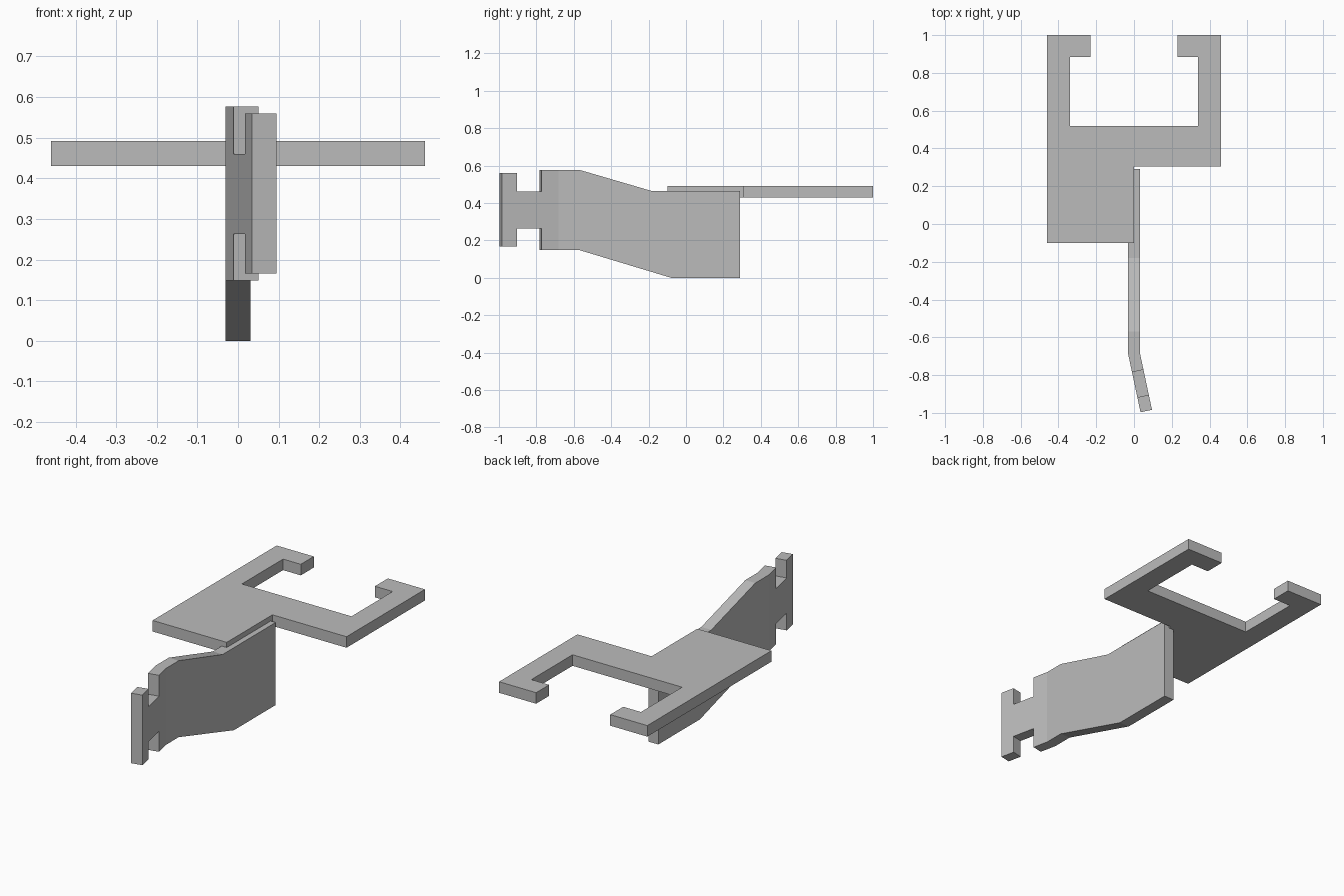
import bpy, bmesh
from math import radians, sin, cos
from mathutils import Matrix, Vector

cube = bpy.data.objects.get("Cube")
if cube:
    bpy.data.objects.remove(cube, do_unlink=True)

GREY = (0.5, 0.5, 0.5, 1)
mat = bpy.data.materials.new("plain grey")
mat.use_nodes = True
mat.diffuse_color = GREY
mat.node_tree.nodes["Principled BSDF"].inputs["Base Color"].default_value = GREY


def extruded(points, offset):
    """Closed prism from an outline of 3D points."""
    bm = bmesh.new()
    face = bm.faces.new([bm.verts.new(p) for p in points])
    geom = bmesh.ops.extrude_face_region(bm, geom=[face])["geom"]
    moved = [g for g in geom if isinstance(g, bmesh.types.BMVert)]
    bmesh.ops.translate(bm, verts=moved, vec=offset)
    return bm


def finish(bm, name):
    bmesh.ops.recalc_face_normals(bm, faces=bm.faces[:])
    mesh = bpy.data.meshes.new(name)
    bm.to_mesh(mesh)
    bm.free()
    mesh.materials.append(mat)
    obj = bpy.data.objects.new(name, mesh)
    bpy.context.collection.objects.link(obj)
    return obj


# Horizontal plate with two hooked arms
arm = [(0.46, 1), (0.23, 1), (0.23, 0.885), (0.34, 0.885), (0.34, 0.52)]
outline = [(-0.46, -0.1), (0, -0.1), (0, 0.305), (0.46, 0.305)]
outline += arm + [(-x, y) for x, y in reversed(arm)]
finish(extruded([(x, y, 0.43) for x, y in outline], (0, 0, 0.062)), "hooked_plate")

# Upright blade with a notched tail, cut along the fold and bent sideways
profile = [(0.29, 0), (-0.08, 0), (-0.57, 0.148), (-0.78, 0.148), (-0.78, 0.263),
           (-0.916, 0.263), (-0.916, 0.166), (-0.997, 0.166), (-0.997, 0.559),
           (-0.916, 0.559), (-0.916, 0.46), (-0.78, 0.46), (-0.78, 0.577),
           (-0.57, 0.577), (-0.18, 0.463), (0.29, 0.463)]
blade = extruded([(-0.031, y, z) for y, z in profile], (0.062, 0, 0))
pivot = Vector((0, -0.685, 0))
bend = radians(12)
bmesh.ops.bisect_plane(blade, geom=blade.verts[:] + blade.edges[:] + blade.faces[:],
                       plane_co=pivot, plane_no=(sin(bend / 2), -cos(bend / 2), 0))
tail = [v for v in blade.verts if v.co.y < -0.72]
bmesh.ops.rotate(blade, verts=tail, cent=pivot, matrix=Matrix.Rotation(bend, 3, "Z"))
finish(blade, "bent_blade")
